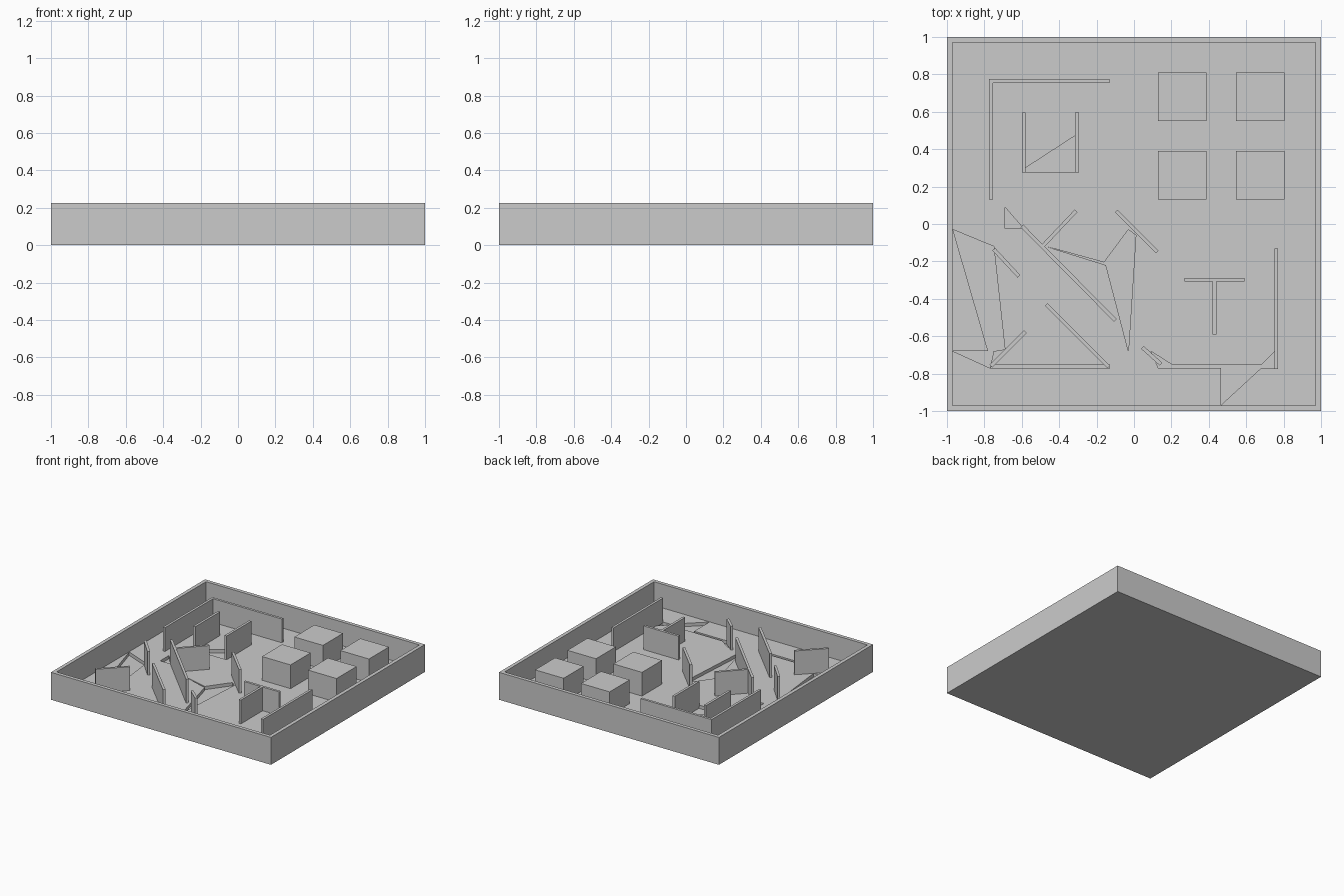
import bpy, bmesh, math
from mathutils import Vector

if "Cube" in bpy.data.objects:
    bpy.data.objects.remove(bpy.data.objects["Cube"])

H, FLOOR, T = 0.225, 0.03, 0.02   # rim height, floor level, partition thickness


def prism(name, pts, z0, z1):
    """Upright solid from a flat outline."""
    bm = bmesh.new()
    face = bm.faces.new([bm.verts.new((x, y, z0)) for x, y in pts])
    ext = bmesh.ops.extrude_face_region(bm, geom=[face])
    tops = [g for g in ext["geom"] if isinstance(g, bmesh.types.BMVert)]
    bmesh.ops.translate(bm, verts=tops, vec=(0, 0, z1 - z0))
    bmesh.ops.recalc_face_normals(bm, faces=bm.faces)
    me = bpy.data.meshes.new(name)
    bm.to_mesh(me)
    bm.free()
    ob = bpy.data.objects.new(name, me)
    bpy.context.collection.objects.link(ob)
    return ob


def square(x, y, r):
    return [(x - r, y - r), (x + r, y - r), (x + r, y + r), (x - r, y + r)]


def partition(name, a, b, t=T):
    """Thin wall along the centre line a-b."""
    a, b = Vector(a), Vector(b)
    d = (b - a).normalized()
    n = Vector((-d.y, d.x)) * t / 2
    return prism(name, [a - n, b - n, b + n, a + n], FLOOR - 0.01, H)


def cut(ob, cutter):
    m = ob.modifiers.new("cut", 'BOOLEAN')
    m.operation, m.solver, m.object = 'DIFFERENCE', 'EXACT', cutter
    cutter.hide_render = True
    cutter.hide_set(True)


# Open tray
tray = prism("tray", square(0, 0, 1), 0, H)
cut(tray, prism("tray_cavity_cutter", square(0, 0, 0.97), FLOOR, H + 0.1))

# Shallow irregular recesses broken out of the floor
recesses = {
    "left": [(-.968, -.03), (-.78, -.68), (-.968, -.68), (-.77, -.77),
             (-.75, -.68), (-.69, -.67), (-.75, -.12)],
    "middle": [(-.47, -.12), (-.15, -.22), (-.03, -.68), (.01, -.06),
               (-.03, -.03), (-.16, -.205)],
    "front_left": [(-.77, -.772), (-.13, -.772), (-.13, -.75), (-.75, -.75)],
    "front_right": [(.13, -.77), (.465, -.77), (.465, -.968), (.68, -.77),
                    (.77, -.77), (.755, -.68), (.685, -.75), (.20, -.75), (.09, -.68)],
    "alcove": [(-.58, .30), (-.58, .275), (-.31, .275), (-.31, .475)],
    "centre_left": [(-.69, .09), (-.69, -.025), (-.59, -.025)],
}
for key, pts in recesses.items():
    cut(tray, prism(key + "_recess_cutter", pts, 0.003, FLOOR + 0.02))

# Four square blocks
for i, x in enumerate((0.257, 0.675)):
    for j, y in enumerate((0.26, 0.68)):
        prism(f"block_{i}_{j}", square(x, y, 0.13), FLOOR - 0.01, H)

# Straight partitions
straight = {
    "back_left_corner_side": ((-.765, .13), (-.765, .775)),
    "back_left_corner_back": ((-.755, .765), (-.13, .765)),
    "alcove_left": ((-.59, .275), (-.59, .595)),
    "alcove_right": ((-.305, .275), (-.305, .595)),
    "right_side": ((.76, -.775), (.76, -.13)),
    "tee_bar": ((.27, -.298), (.59, -.298)),
    "tee_stem": ((.43, -.59), (.43, -.305)),
}
# Diagonal partitions
diagonal = {
    "long": ((-.60, -.01), (-.10, -.515)),
    "long_branch": ((-.485, -.115), (-.31, .07)),
    "centre": ((-.095, .07), (.125, -.15)),
    "front": ((-.47, -.43), (-.135, -.765)),
    "left_short": ((-.75, -.135), (-.615, -.28)),
    "left_corner": ((-.765, -.76), (-.58, -.575)),
    "front_short": ((.045, -.66), (.145, -.75)),
}
for key, (a, b) in {**straight, **diagonal}.items():
    partition(key + "_partition", a, b)
